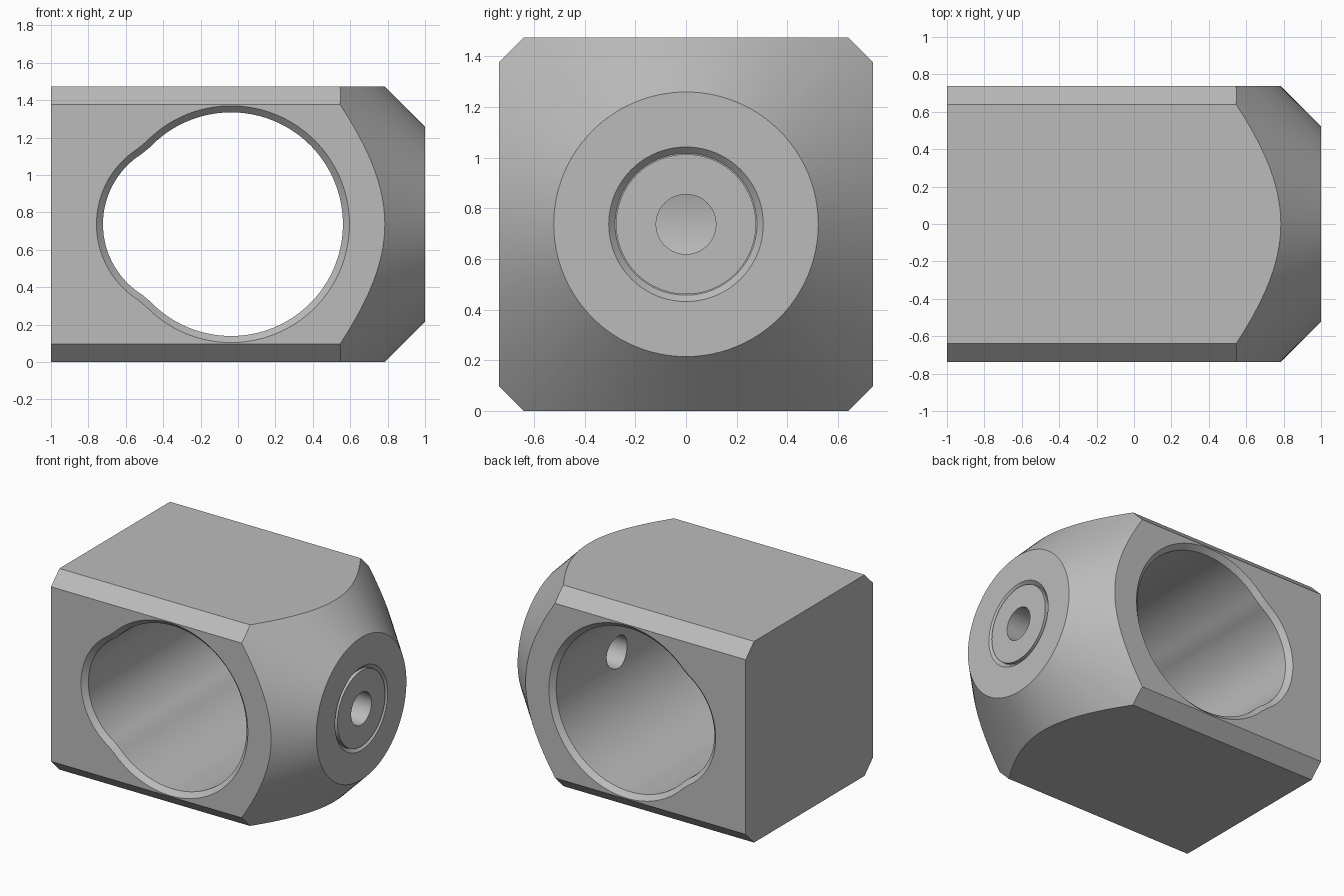
import bpy, bmesh
from math import acos, cos, sin, pi, radians
from mathutils import Vector

cube = bpy.data.objects.get("Cube")
if cube:
    bpy.data.objects.remove(cube)

HALF = 0.737       # half width of the square bar, also the axis height
CHAMFER = 0.097
FACE_R = 0.522     # radius of the flat round nose

steel = bpy.data.materials.new("plain grey")
steel.diffuse_color = (0.5, 0.5, 0.5, 1)
steel.use_nodes = True
steel.node_tree.nodes["Principled BSDF"].inputs["Base Color"].default_value = (0.5, 0.5, 0.5, 1)


def finish(name, bm):
    bmesh.ops.recalc_face_normals(bm, faces=bm.faces)
    mesh = bpy.data.meshes.new(name)
    bm.to_mesh(mesh)
    bm.free()
    obj = bpy.data.objects.new(name, mesh)
    obj.data.materials.append(steel)
    bpy.context.collection.objects.link(obj)
    return obj


def square_bar():
    """Square bar along x with its four long edges chamfered."""
    bm = bmesh.new()
    bmesh.ops.create_cube(bm, size=2)
    bmesh.ops.scale(bm, vec=(1, HALF, HALF), verts=bm.verts)
    bmesh.ops.translate(bm, vec=(0, 0, HALF), verts=bm.verts)
    long_edges = [e for e in bm.edges if abs(e.verts[0].co.x - e.verts[1].co.x) > 1]
    bmesh.ops.bevel(bm, geom=long_edges, offset=CHAMFER, segments=1, affect='EDGES')
    return finish("block_body", bm)


def turned_nose():
    """Cone with flat face, ring groove and axial hole, lathed about x."""
    profile = [(-1.2, 0), (-1.2, FACE_R + 2.2), (1, FACE_R), (1, 0.305),
               (0.975, 0.28), (0.975, 0.276), (1, 0.276), (1, 0.118),
               (0.3, 0.118), (0.3, 0)]
    bm = bmesh.new()
    verts = [bm.verts.new((x, 0, HALF + r)) for x, r in profile]
    edges = [bm.edges.new(pair) for pair in zip(verts, verts[1:])]
    bmesh.ops.spin(bm, geom=verts + edges, cent=(0, 0, HALF), axis=(1, 0, 0),
                   angle=2 * pi, steps=96)
    bmesh.ops.remove_doubles(bm, verts=bm.verts, dist=0.0005)
    return finish("nose_envelope", bm)


def keyhole(grow):
    """Outline of two overlapping circles with the joints eased."""
    big, small, gap = 0.598 + grow, 0.444 + grow, 0.241
    meet = -(gap**2 + big**2 - small**2) / (2 * gap)
    a = acos(meet / big) - 0.05
    b = acos((meet + gap) / small) + 0.06
    points = []
    for centre, radius, start, end, n in ((0, big, -a, a, 80),
                                          (-gap, small, b, 2 * pi - b, 36)):
        for i in range(n + 1):
            t = start + (end - start) * i / n
            points.append((centre + radius * cos(t) - 0.037, HALF + radius * sin(t)))
    return points


def cross_bore():
    """Through bore along y with a chamfered mouth on each side."""
    bm = bmesh.new()
    lip, over = 0.035, 0.02
    stations = [(-HALF - over, lip + over), (-HALF + lip, 0),
                (HALF - lip, 0), (HALF + over, lip + over)]
    rings = [[bm.verts.new((x, y, z)) for x, z in keyhole(g)] for y, g in stations]
    for r0, r1 in zip(rings, rings[1:]):
        for i in range(len(r0)):
            bm.faces.new((r0[i - 1], r0[i], r1[i], r1[i - 1]))
    bm.faces.new(rings[0])
    bm.faces.new(rings[-1])
    return finish("bore_cutter", bm)


body = square_bar()
bpy.context.view_layer.objects.active = body
body.select_set(True)
for cutter, operation in ((turned_nose(), 'INTERSECT'), (cross_bore(), 'DIFFERENCE')):
    cutter.hide_render = True
    mod = body.modifiers.new(operation.title(), 'BOOLEAN')
    mod.operation = operation
    mod.solver = 'EXACT'
    mod.object = cutter
    bpy.ops.object.modifier_apply(modifier=mod.name)
    bpy.data.objects.remove(cutter)

bpy.ops.object.shade_smooth_by_angle(angle=radians(28))
